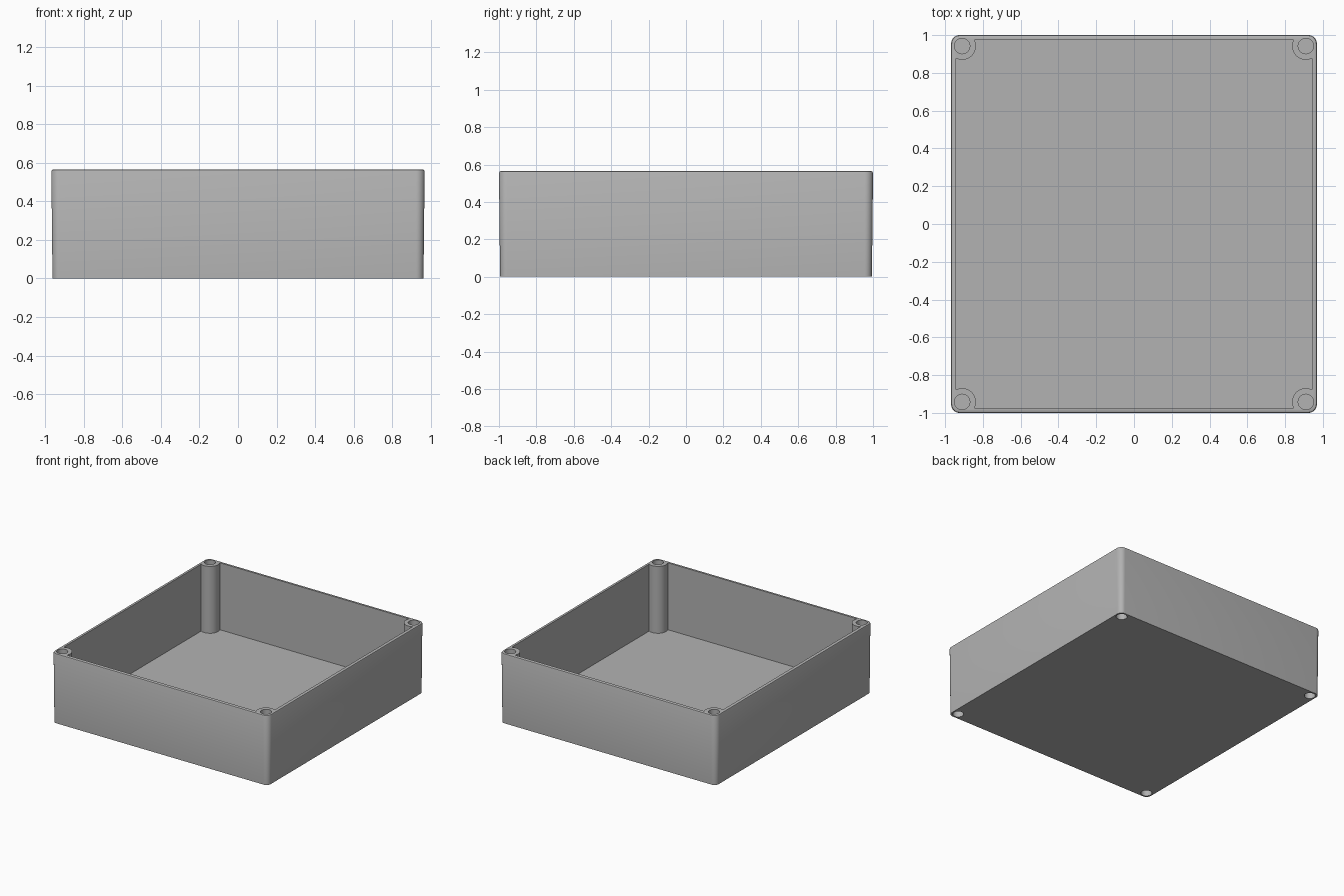
import bpy
import bmesh
from math import sin, cos, pi

cube = bpy.data.objects.get("Cube")
if cube:
    bpy.data.objects.remove(cube, do_unlink=True)

HEIGHT, WALL, FLOOR = 0.565, 0.025, 0.025
HALF_X, HALF_Y, CORNER = 0.968, 1.0, 0.045
BOSS_X, BOSS_Y, BOSS_R, HOLE_R = 0.91, 0.942, 0.073, 0.041

grey = bpy.data.materials.new("plain grey")
grey.use_nodes = True
colour = (0.45, 0.45, 0.45, 1)
grey.diffuse_color = colour
grey.node_tree.nodes["Principled BSDF"].inputs["Base Color"].default_value = colour


def rounded_rect(inset, z, steps=8):
    """Outline of the case, moved inwards by inset, at height z."""
    r = max(CORNER - inset, 0.015)
    cx, cy = HALF_X - inset - r, HALF_Y - inset - r
    points = []
    for quarter, (sx, sy) in enumerate(((1, 1), (-1, 1), (-1, -1), (1, -1))):
        for i in range(steps + 1):
            a = (quarter + i / steps) * pi / 2
            points.append((sx * cx + r * cos(a), sy * cy + r * sin(a), z))
    return points


def loft(name, outlines):
    """Closed solid through a stack of outlines."""
    bm = bmesh.new()
    rings = [[bm.verts.new(p) for p in outline] for outline in outlines]
    for low, high in zip(rings, rings[1:]):
        n = len(low)
        for i in range(n):
            j = (i + 1) % n
            bm.faces.new((low[i], low[j], high[j], high[i]))
    bm.faces.new(rings[0][::-1])
    bm.faces.new(rings[-1])
    mesh = bpy.data.meshes.new(name)
    bm.to_mesh(mesh)
    bm.free()
    mesh.materials.append(grey)
    obj = bpy.data.objects.new(name, mesh)
    bpy.context.collection.objects.link(obj)
    return obj


def cylinder(name, x, y, radius, z0, z1, sides=32):
    ring = [(x + radius * cos(2 * pi * i / sides), y + radius * sin(2 * pi * i / sides))
            for i in range(sides)]
    return loft(name, [[(px, py, z) for px, py in ring] for z in (z0, z1)])


def subtract(target, cutter):
    """Cut one solid out of another and discard the cutter."""
    cutter.hide_render = True
    bpy.context.view_layer.objects.active = target
    mod = target.modifiers.new("cut", "BOOLEAN")
    mod.operation, mod.solver, mod.object = "DIFFERENCE", "EXACT", cutter
    bpy.ops.object.modifier_apply(modifier=mod.name)
    bpy.data.objects.remove(cutter, do_unlink=True)


# Outer body: slight draft, softened top edge
case = loft("enclosure_base", [
    rounded_rect(0.006, 0), rounded_rect(0, HEIGHT - 0.01),
    rounded_rect(0.003, HEIGHT - 0.003), rounded_rect(0.01, HEIGHT)])

# Cavity, leaving a screw boss in each corner
cavity = loft("cavity_cutter", [rounded_rect(WALL, FLOOR), rounded_rect(WALL, HEIGHT + 0.1)])
corners = [(sx * BOSS_X, sy * BOSS_Y) for sx in (-1, 1) for sy in (-1, 1)]
for x, y in corners:
    subtract(cavity, cylinder("boss_cutter", x, y, BOSS_R, -0.1, HEIGHT + 0.3))
subtract(case, cavity)

# Blind screw holes from above and below
for x, y in corners:
    subtract(case, cylinder("top_hole_cutter", x, y, HOLE_R, 0.3, HEIGHT + 0.1))
    subtract(case, cylinder("bottom_hole_cutter", x, y, HOLE_R, -0.1, 0.26))

# Smooth curved walls, sharp edges
bpy.ops.object.select_all(action="DESELECT")
case.select_set(True)
bpy.context.view_layer.objects.active = case
bpy.ops.object.shade_smooth_by_angle(angle=pi / 6)
